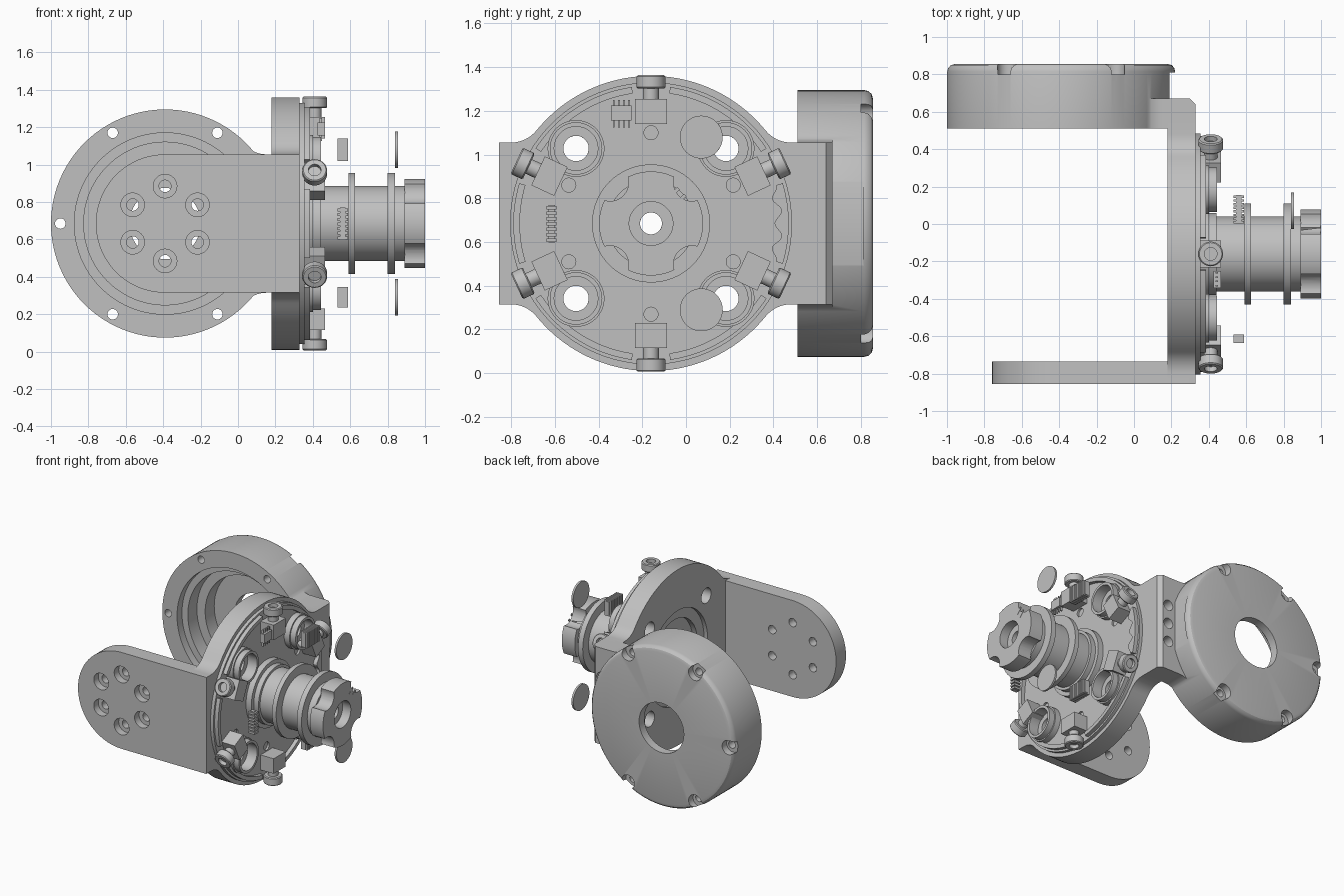
import bpy, bmesh, math
from mathutils import Matrix, Vector

if "Cube" in bpy.data.objects:
    bpy.data.objects.remove(bpy.data.objects["Cube"])

grey = bpy.data.materials.new("light_grey")
grey.use_nodes = True
grey.diffuse_color = (0.53, 0.53, 0.53, 1)
grey.node_tree.nodes["Principled BSDF"].inputs["Base Color"].default_value = (0.53, 0.53, 0.53, 1)

HUB = (-0.16, 0.685)      # hub centre in y, z
RING = (-0.39, 0.685)     # housing centre in x, z
MAP = {'x': lambda u, v, a: (a, u, v), 'y': lambda u, v, a: (u, a, v), 'z': lambda u, v, a: (u, v, a)}


def finish(name, bm):
    bmesh.ops.remove_doubles(bm, verts=bm.verts, dist=1e-5)
    bmesh.ops.recalc_face_normals(bm, faces=bm.faces)
    me = bpy.data.meshes.new(name)
    bm.to_mesh(me)
    bm.free()
    me.materials.append(grey)
    ob = bpy.data.objects.new(name, me)
    bpy.context.collection.objects.link(ob)
    return ob


def lathe(name, prof, axis, c=(0, 0), n=64):
    """Closed (radius, along) profile turned about an axis."""
    bm = bmesh.new()
    rows = []
    for i in range(n):
        t = 2 * math.pi * i / n
        rows.append([bm.verts.new(MAP[axis](c[0] + r * math.cos(t), c[1] + r * math.sin(t), a)) for r, a in prof])
    for i in range(n):
        p, q = rows[i], rows[(i + 1) % n]
        for j in range(len(prof)):
            k = (j + 1) % len(prof)
            if prof[j][0] or prof[k][0]:
                bm.faces.new((p[j], p[k], q[k], q[j]))
    return finish(name, bm)


def cyl(name, r, a0, a1, axis, c=(0, 0), n=40):
    return lathe(name, [(0, a0), (r, a0), (r, a1), (0, a1)], axis, c, n)


def prism(name, pts, a0, a1, axis):
    bm = bmesh.new()
    lo = [bm.verts.new(MAP[axis](u, v, a0)) for u, v in pts]
    hi = [bm.verts.new(MAP[axis](u, v, a1)) for u, v in pts]
    bm.faces.new(lo)
    bm.faces.new(hi)
    for i in range(len(pts)):
        k = (i + 1) % len(pts)
        bm.faces.new((lo[i], lo[k], hi[k], hi[i]))
    return finish(name, bm)


def box(name, x0, x1, y0, y1, z0, z1):
    return prism(name, [(x0, y0), (x1, y0), (x1, y1), (x0, y1)], z0, z1, 'z')


def combine(ob, *others, op='DIFFERENCE'):
    for other in others:
        m = ob.modifiers.new("bool", 'BOOLEAN')
        m.operation, m.solver, m.object = op, 'EXACT', other
        bpy.context.view_layer.objects.active = ob
        bpy.ops.object.modifier_apply(modifier=m.name)
        bpy.data.objects.remove(other)
    return ob


def arc(c, r, a0, a1, n):
    return [(c[0] + r * math.cos(math.radians(a0 + (a1 - a0) * i / n)),
             c[1] + r * math.sin(math.radians(a0 + (a1 - a0) * i / n))) for i in range(n + 1)]


def disc_with_arms(c, R, h, left, right, f=0.15):
    """Disc outline with filleted straight arms of half height h."""
    fx = math.sqrt((R + f) ** 2 - (h + f) ** 2)
    t = math.degrees(math.atan2(h + f, fx))
    fil = arc((fx, h + f), f, 270, 180 + t, 8)
    q_r = [(right, h)] + fil
    q_l = [(-x, z) for x, z in reversed(fil)] + [(-left, h)]
    top = q_r + arc((0, 0), R, t, 180 - t, 40)[1:-1] + q_l
    pts = top + [(x, -z) for x, z in reversed(top)]
    return [(c[0] + x, c[1] + z) for x, z in pts]


def at(c, r, deg):
    return (c[0] + r * math.cos(math.radians(deg)), c[1] + r * math.sin(math.radians(deg)))


# Main plate with through holes and a stepped recess in its back
CUPS = [(HUB[0] + sy * 0.343, HUB[1] + sz * 0.343) for sy in (-1, 1) for sz in (-1, 1)]
plate = prism("main_plate", disc_with_arms(HUB, 0.675, 0.37, 0.66, 0.70), 0.18, 0.33, 'x')
combine(plate, lathe("c", [(0, 0.1), (0.36, 0.1), (0.36, 0.21), (0.28, 0.21), (0.28, 0.25), (0, 0.25)], 'x', HUB),
        cyl("c", 0.05, 0.1, 0.5, 'x', HUB), *[cyl("c", 0.058, 0.1, 0.5, 'x', p) for p in CUPS])

# Front arm with rounded end and six countersunk holes
arm_pts = [(0.33, 0.315), (0.33, 1.055)] + arc(RING, 0.37, 90, 270, 40)
front_arm = prism("front_arm", arm_pts, -0.855, -0.735, 'y')
for k in range(6):
    p = at(RING, 0.2, 90 + 60 * k)
    combine(front_arm, lathe("c", [(0, -0.9), (0.063, -0.9), (0.063, -0.80), (0.032, -0.80), (0.032, -0.7), (0, -0.7)],
                             'y', p, 32))

# Rear round housing joined to the plate
housing = lathe("round_housing", [(0, 0.51), (0.61, 0.51), (0.61, 0.815), (0.605, 0.835), (0.592, 0.849),
                                  (0.572, 0.855), (0, 0.855)], 'y', RING, 96)
link = prism("c", disc_with_arms(RING, 0.60, 0.37, 0.56, 0.72), 0.5101, 0.67, 'y')
combine(link, box("c", -2, -0.3, 0, 1, 0, 2))
combine(link, prism("c", [(0.29, 0.68), (0.34, 0.63), (0.34, 0.68)], 0, 2, 'z'))
combine(housing, link, op='UNION')
combine(housing,
        lathe("c", [(0, 0.4), (0.485, 0.4), (0.485, 0.57), (0.435, 0.57), (0.435, 0.68), (0.365, 0.68),
                    (0.365, 0.79), (0.19, 0.79), (0.19, 0.9), (0, 0.9)], 'y', RING, 96),
        box("c", 0.19, 0.5, 0.6701, 0.81, 0.45, 0.92))
for k in range(1, 6):
    combine(housing, cyl("c", 0.028, 0.4, 0.9, 'y', at(RING, 0.56, 60 * k), 24),
            cyl("c", 0.055, 0.80, 0.9, 'y', at(RING, 0.57, 60 * k), 24))
for z in (0.54, 0.685, 0.83):
    combine(housing, cyl("c", 0.04, 0.58, 0.75, 'y', (0.25, z), 24))

# Round cover on the plate
ANGLES = [-25, 25, 90, 155, 205, 270]
cover = cyl("face_cover", 0.645, 0.3295, 0.355, 'x', HUB, 96)
combine(cover, cyl("c", 0.05, 0.3, 0.5, 'x', HUB), *[cyl("c", 0.058, 0.3, 0.5, 'x', p) for p in CUPS],
        *[cyl("c", 0.032, 0.34, 0.5, 'x', at(HUB, 0.415, a), 24) for a in ANGLES])

# Raised rim segments between the clamps, the right-hand one scalloped
for i, a in enumerate(ANGLES):
    b = (ANGLES + [335])[i + 1]
    n = 32
    inner = []
    for j in range(n + 1):
        s = j / n
        r = 0.6 - (0.035 * (0.5 - 0.5 * math.cos(s * 6 * math.pi)) if i == 0 else 0)
        inner.append(at(HUB, r, b - 8 - (b - a - 16) * s))
    prism(f"rim_segment_{i}", arc(HUB, 0.63, a + 8, b - 8, n) + inner, 0.354, 0.385, 'x')

# Round cups around the plate holes
for i, p in enumerate(CUPS):
    lathe(f"cup_{i}", [(0.13, 0.354), (0.13, 0.40), (0.12, 0.40), (0.12, 0.445), (0.1, 0.445), (0.1, 0.365),
                       (0.058, 0.365), (0.058, 0.354)], 'x', p, 48)

# Clamp blocks with radial cap screws
for i, a in enumerate(ANGLES):
    M = Matrix.Translation((0.41, HUB[0], HUB[1])) @ Matrix.Rotation(math.radians(a - 90), 4, 'X')
    block = box(f"clamp_block_{i}", -0.056, 0.056, -0.073, 0.073, 0.455, 0.57)
    screw = lathe(f"clamp_screw_{i}", [(0, 0.565), (0.036, 0.565), (0.036, 0.617), (0.06, 0.617), (0.066, 0.623),
                                       (0.066, 0.672), (0.06, 0.678), (0.034, 0.678), (0.034, 0.65), (0, 0.65)],
                  'z', n=32)
    for ob in (block, screw):
        ob.data.transform(M)

# Hub shaft with two flanges
lathe("hub_shaft", [(0.05, 0.33), (0.25, 0.33), (0.25, 0.40), (0.22, 0.40), (0.22, 0.44), (0.2, 0.44), (0.2, 0.59),
                    (0.27, 0.59), (0.27, 0.625), (0.2, 0.625), (0.2, 0.80), (0.27, 0.80), (0.27, 0.84),
                    (0.2, 0.84), (0.2, 0.892), (0.05, 0.892)], 'x', HUB)

# Notched end cap of the hub
cap = lathe("hub_cap", [(0.05, 0.89), (0.238, 0.89), (0.238, 1.0), (0.1, 1.0), (0.1, 0.93), (0.05, 0.93)], 'x', HUB)
combine(cap, *[cyl("c", 0.085, 0.8, 1.1, 'x', at(HUB, 0.265, 45 + 90 * k), 32) for k in range(4)])
for i, s in enumerate((-0.022, 0.022)):
    bar = box(f"cap_mark_{i}", 0.998, 1.001, s - 0.008, s + 0.008, -0.03, 0.03)
    bar.data.transform(Matrix.Translation((0, -0.04, 0.81)) @ Matrix.Rotation(math.radians(-45), 4, 'X'))

# Loose discs
for n, z in (("upper", 1.08), ("lower", 0.29)):
    cyl(n + "_disc", 0.098, 0.84, 0.855, 'x', (0.07, z), 48)


# Comb-like pin strips
def comb(name, y0, y1, z0, z1, along, count):
    if along == 'z':
        box(name + "_core", 0.545, 0.575, y0 + 0.008, y1 - 0.008, z0, z1)
    else:
        box(name + "_core", 0.545, 0.575, y0, y1, z0 + 0.008, z1 - 0.008)
    for i in range(count):
        if along == 'z':
            s = (z1 - z0) / count
            box(f"{name}_pin_{i}", 0.533, 0.588, y0, y1, z0 + (i + 0.15) * s, z0 + (i + 0.8) * s)
        else:
            s = (y1 - y0) / count
            box(f"{name}_pin_{i}", 0.533, 0.588, y0 + (i + 0.15) * s, y0 + (i + 0.8) * s, z0, z1)


comb("side_strip", -0.637, -0.592, 0.597, 0.77, 'z', 7)
comb("upper_strip", 0.0, 0.155, 1.02, 1.14, 'y', 8)
comb("lower_strip", 0.0, 0.155, 0.235, 0.345, 'y', 8)

# Small chip with legs
box("chip_body", 0.425, 0.465, -0.343, -0.25, 1.155, 1.225)
for i in range(4):
    y = -0.33 + i * 0.023
    box(f"chip_leg_{i}", 0.435, 0.45, y - 0.004, y + 0.004, 1.125, 1.25)

# Smooth shading with sharp edges kept
bpy.ops.object.select_all(action='DESELECT')
for ob in bpy.context.scene.objects:
    if ob.type == 'MESH':
        ob.select_set(True)
        bpy.context.view_layer.objects.active = ob
bpy.ops.object.shade_smooth_by_angle(angle=math.radians(30))
